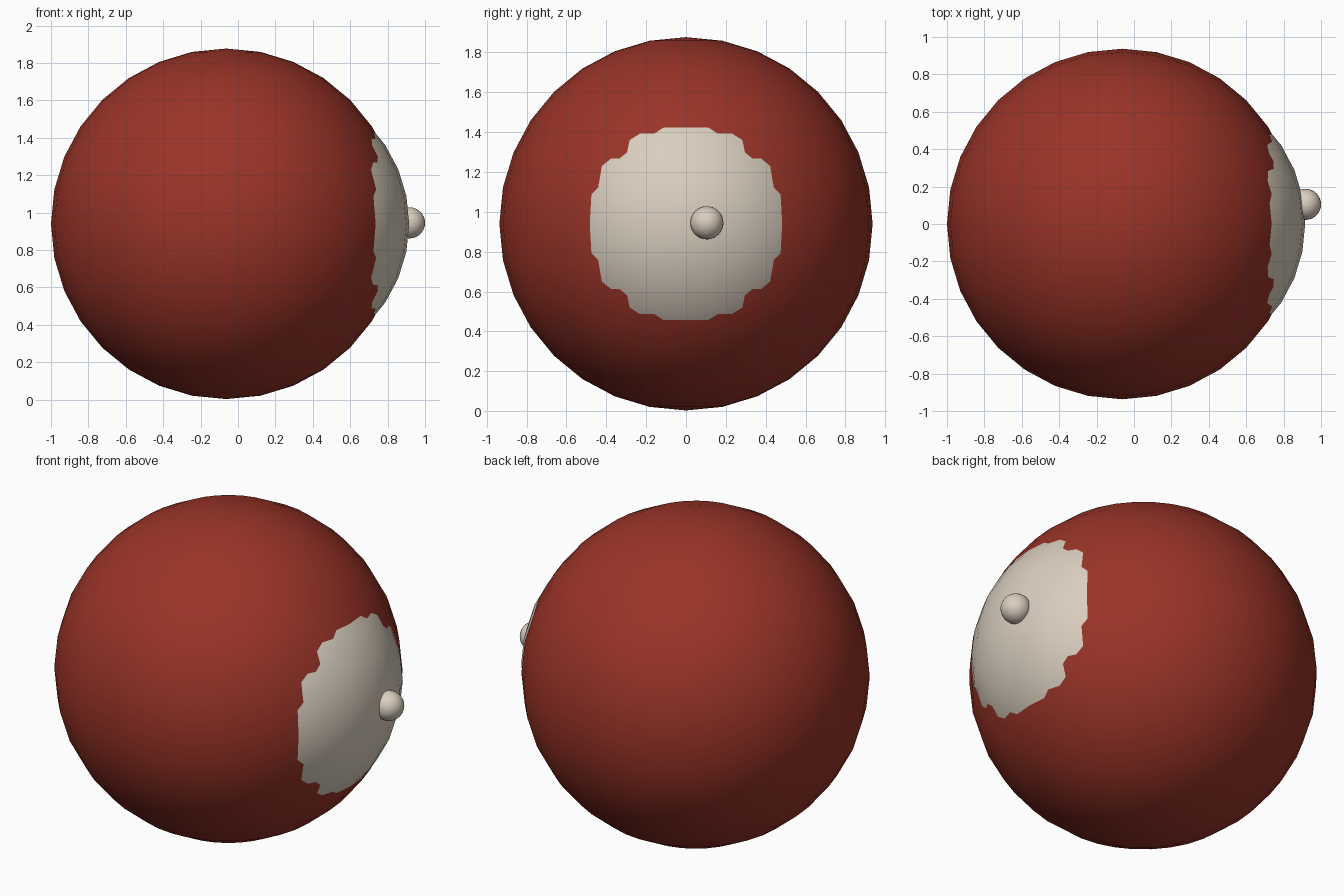
import bpy

# Remove the default cube
cube = bpy.data.objects.get("Cube")
if cube:
    bpy.data.objects.remove(cube, do_unlink=True)


def make_material(name, rgb):
    mat = bpy.data.materials.new(name)
    mat.use_nodes = True
    colour = (*rgb, 1.0)
    mat.diffuse_color = colour
    mat.node_tree.nodes["Principled BSDF"].inputs["Base Color"].default_value = colour
    return mat


def make_ball(name, radius, centre, mat):
    bpy.ops.mesh.primitive_uv_sphere_add(
        segments=32, ring_count=16, radius=radius, location=centre)
    ball = bpy.context.object
    ball.name = name
    ball.data.materials.append(mat)
    bpy.ops.object.shade_smooth()
    return ball


red = make_material("brick red", (0.32, 0.034, 0.021))
cream = make_material("warm cream", (0.70, 0.62, 0.52))

# Large round body
make_ball("body", 0.937, (-0.063, 0, 0.94), red)

# Pale ball bulging from the left side of the body
make_ball("pale_bulge", 0.757, (0.158, 0, 0.94), cream)

# Small off-centre knob on the bulge
make_ball("knob", 0.083, (0.917, 0.105, 0.945), cream)
